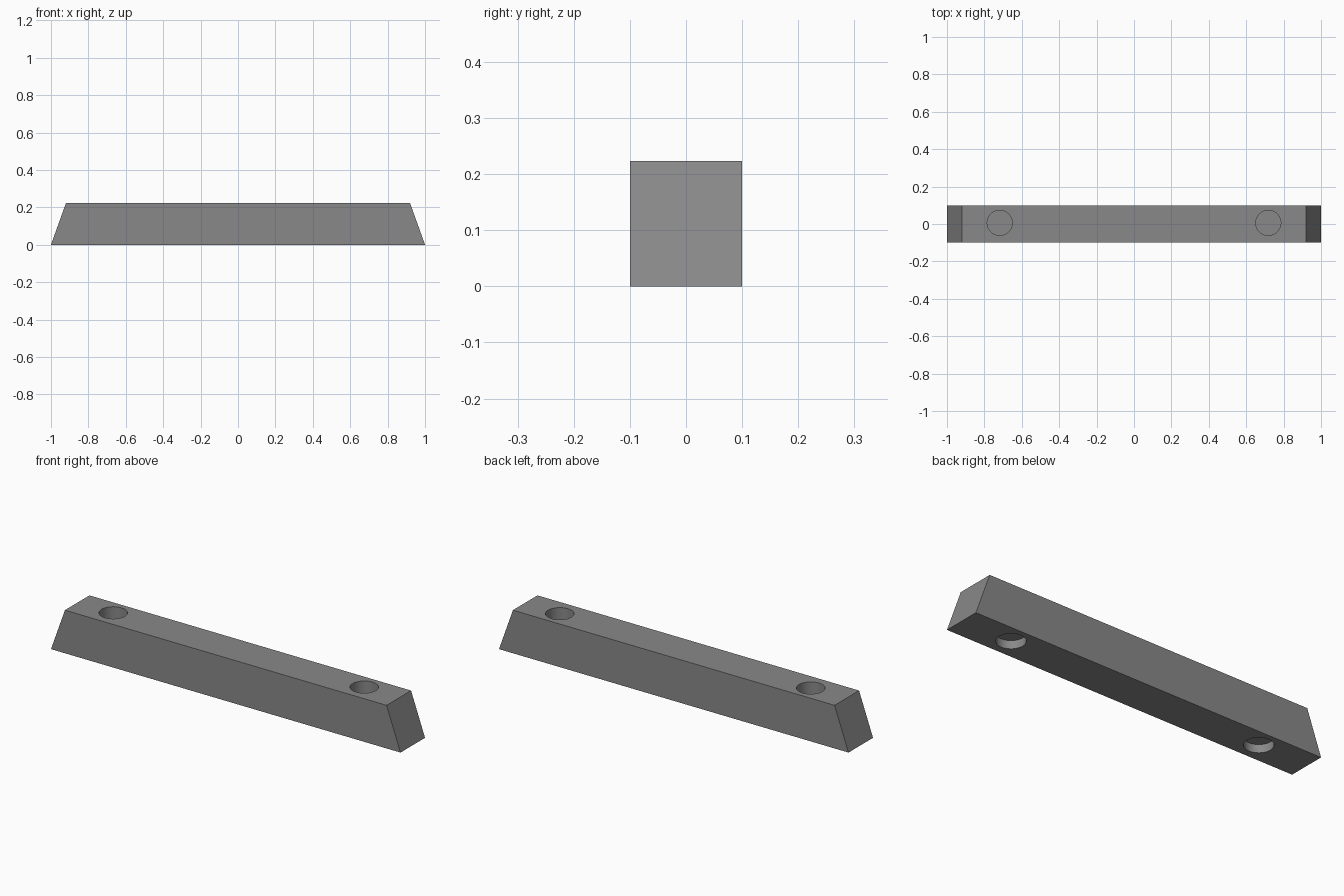
import bpy, bmesh

if "Cube" in bpy.data.objects:
    bpy.data.objects.remove(bpy.data.objects["Cube"])

HEIGHT, HALF_Y = 0.223, 0.1
HOLE_X, HOLE_Y = 0.718, 0.006


def cutter(name, x, radius, z0, z1):
    bpy.ops.mesh.primitive_cylinder_add(
        vertices=48, radius=radius, depth=z1 - z0,
        location=(x, HOLE_Y, (z0 + z1) / 2))
    ob = bpy.context.object
    ob.name = name
    ob.hide_render = True
    return ob


# Bar: trapezoid profile extruded front to back
bm = bmesh.new()
profile = [(-1, 0), (1, 0), (0.92, HEIGHT), (-0.92, HEIGHT)]
face = bm.faces.new([bm.verts.new((x, -HALF_Y, z)) for x, z in profile])
ext = bmesh.ops.extrude_face_region(bm, geom=[face])
moved = [g for g in ext["geom"] if isinstance(g, bmesh.types.BMVert)]
bmesh.ops.translate(bm, verts=moved, vec=(0, 2 * HALF_Y, 0))
bmesh.ops.recalc_face_normals(bm, faces=bm.faces)
mesh = bpy.data.meshes.new("stop_bar")
bm.to_mesh(mesh)
bm.free()
bar = bpy.data.objects.new("stop_bar", mesh)
bpy.context.collection.objects.link(bar)

# Dark grey material
mat = bpy.data.materials.new("dark_grey")
mat.diffuse_color = (0.25, 0.25, 0.25, 1)
mat.use_nodes = True
mat.node_tree.nodes["Principled BSDF"].inputs["Base Color"].default_value = mat.diffuse_color
mesh.materials.append(mat)

# Bolt holes: deep from the top, shallow recess from below
cutters = []
for x in (-HOLE_X, HOLE_X):
    cutters.append(cutter("top_hole_cutter", x, 0.067, 0.09, HEIGHT + 0.1))
    cutters.append(cutter("bottom_hole_cutter", x, 0.068, -0.1, 0.042))
for c in cutters:
    c.data.materials.append(mat)

bpy.ops.object.select_all(action='DESELECT')
bar.select_set(True)
bpy.context.view_layer.objects.active = bar
for c in cutters:
    mod = bar.modifiers.new("bolt_hole", 'BOOLEAN')
    mod.operation = 'DIFFERENCE'
    mod.solver = 'EXACT'
    mod.object = c
    bpy.ops.object.modifier_apply(modifier=mod.name)
for c in cutters:
    bpy.data.objects.remove(c, do_unlink=True)

# Smooth hole walls, sharp edges elsewhere
bpy.ops.object.shade_smooth_by_angle(angle=0.52)
